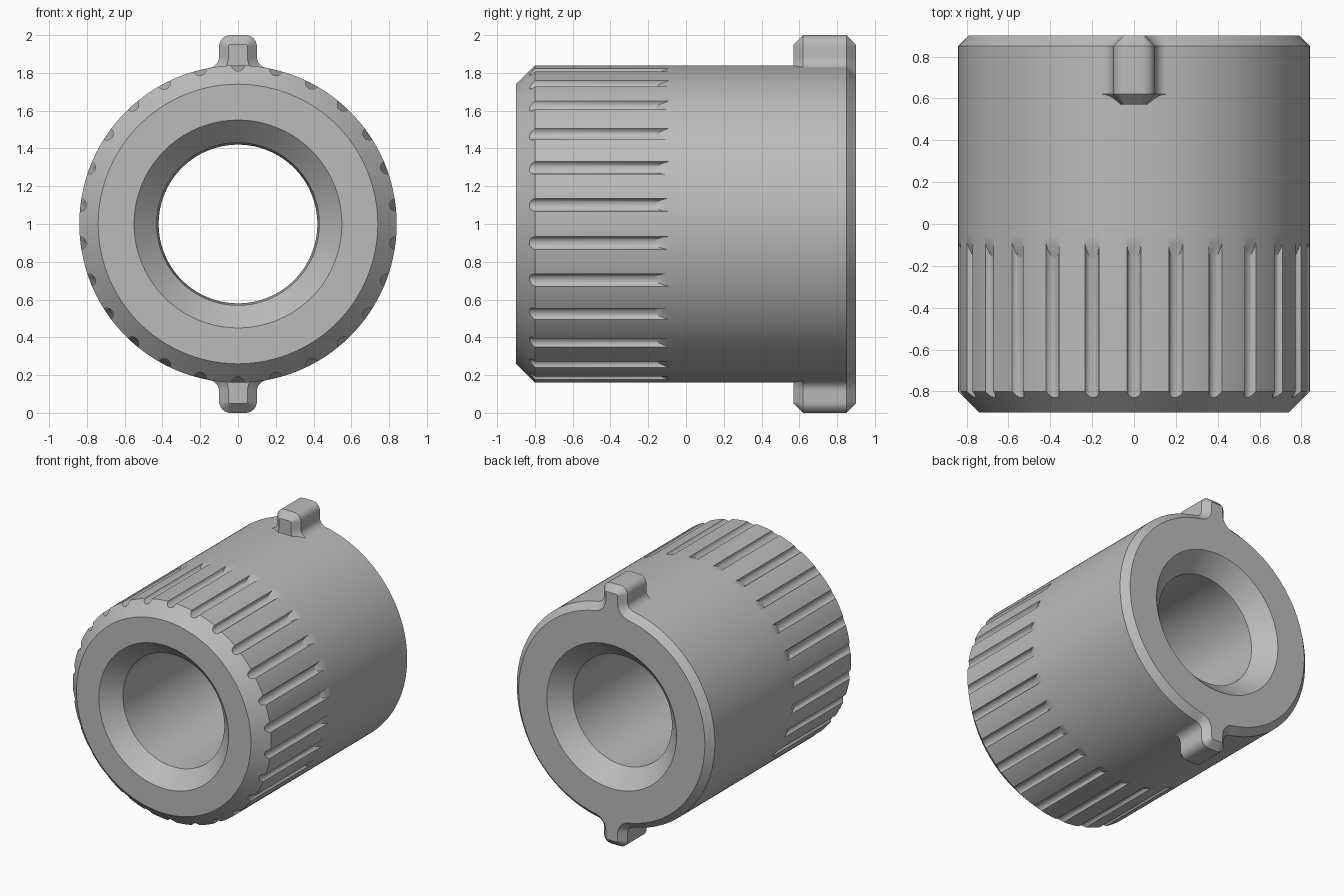
import bpy, bmesh, math
from math import sin, cos, pi

if "Cube" in bpy.data.objects:
    bpy.data.objects.remove(bpy.data.objects["Cube"])

R = 0.84        # barrel radius
CZ = 1.0        # height of the barrel axis
SEG = 208       # sides round the barrel
GROOVES = 26

grey = bpy.data.materials.new("plain grey")
grey.diffuse_color = (0.5, 0.5, 0.5, 1)
grey.use_nodes = True
grey.node_tree.nodes["Principled BSDF"].inputs["Base Color"].default_value = grey.diffuse_color


def make_object(name, bm):
    bmesh.ops.recalc_face_normals(bm, faces=bm.faces)
    mesh = bpy.data.meshes.new(name)
    bm.to_mesh(mesh)
    bm.free()
    mesh.materials.append(grey)
    obj = bpy.data.objects.new(name, mesh)
    bpy.context.collection.objects.link(obj)
    return obj


def bridge(bm, a, b, closed=True):
    n = len(a)
    for i in range(n if closed else n - 1):
        j = (i + 1) % n
        bm.faces.new((a[i], a[j], b[j], b[i]))


def smooth(obj):
    bpy.ops.object.select_all(action='DESELECT')
    obj.select_set(True)
    bpy.context.view_layer.objects.active = obj
    bpy.ops.object.shade_smooth_by_angle(angle=math.radians(28))


# Barrel: closed (y, radius) profile turned about the y axis
profile = [(-0.90, 0.74), (-0.80, R), (-0.06, R), (0.85, R), (0.90, R - 0.05),
           (0.90, 0.55), (0.77, 0.42), (-0.78, 0.43), (-0.90, 0.55)]
bm = bmesh.new()
rings = []
for y, r in profile:
    angles = [2 * pi * (i + 0.5) / SEG for i in range(SEG)]
    rings.append([bm.verts.new((r * sin(a), y, CZ + r * cos(a))) for a in angles])
for i, ring in enumerate(rings):
    bridge(bm, ring, rings[(i + 1) % len(rings)])
barrel = make_object("barrel", bm)

# Grip grooves: round rods with a sloping back end that runs out at the surface
bm = bmesh.new()
for g in range(GROOVES):
    t = 2 * pi * g / GROOVES
    front, back = [], []
    for i in range(20):
        a = 2 * pi * (i + 0.5) / 20
        side, rad = 0.035 * cos(a), 0.845 + 0.035 * sin(a)
        x = rad * sin(t) + side * cos(t)
        z = CZ + rad * cos(t) - side * sin(t)
        front.append(bm.verts.new((x, -0.95, z)))
        back.append(bm.verts.new((x, -0.09 + (rad - R) * 2.6, z)))
    bridge(bm, front, back)
    bm.faces.new(front)
    bm.faces.new(back)
cutter = make_object("groove_cutter", bm)
cutter.hide_render = True

mod = barrel.modifiers.new("grip grooves", 'BOOLEAN')
mod.operation = 'DIFFERENCE'
mod.solver = 'EXACT'
mod.object = cutter
bpy.context.view_layer.objects.active = barrel
bpy.ops.object.modifier_apply(modifier=mod.name)
bpy.data.objects.remove(cutter)
smooth(barrel)


def lug_section(d):
    """Lug outline (x, height above axis) shrunk inward by d, from flare to flare."""
    fx, fr = 0.16, 0.06                              # flare centre and radius
    fz = math.sqrt((R + fr) ** 2 - fx ** 2)
    start = math.atan2(-fz, -fx)                     # points at the barrel axis
    half = []
    for i in range(9):                               # flare
        a = start + (-pi - start) * i / 8
        half.append((fx + (fr + d) * cos(a), fz + (fr + d) * sin(a)))
    for i in range(9):                               # rounded top corner
        a = pi / 2 * i / 8
        half.append((0.04 + (0.06 - d) * cos(a), 0.94 + (0.06 - d) * sin(a)))
    return half + [(-x, z) for x, z in reversed(half)]


# Lugs: flared tabs at the top and bottom, bevelled at both ends
for name, sign in (("top_lug", 1), ("bottom_lug", -1)):
    bm = bmesh.new()
    loops = []
    for y, d in ((0.57, 0.05), (0.62, 0), (0.85, 0), (0.90, 0.05)):
        loops.append([bm.verts.new((sign * x, y, CZ + sign * z)) for x, z in lug_section(d)])
    for a, b in zip(loops, loops[1:]):
        bridge(bm, a, b, closed=False)
    # end faces, closed below by an arc that matches the barrel rim
    for loop, y in ((loops[0], 0.57), (loops[-1], 0.90)):
        x0 = abs(loop[0].co.x)
        r = R - 0.05
        a0 = math.asin(x0 / r)
        arc = []
        for i in range(1, 10):
            a = -a0 + 2 * a0 * i / 10
            arc.append(bm.verts.new((sign * r * sin(a), y, CZ + sign * r * cos(a))))
        bm.faces.new(loop + arc)
    smooth(make_object(name, bm))
